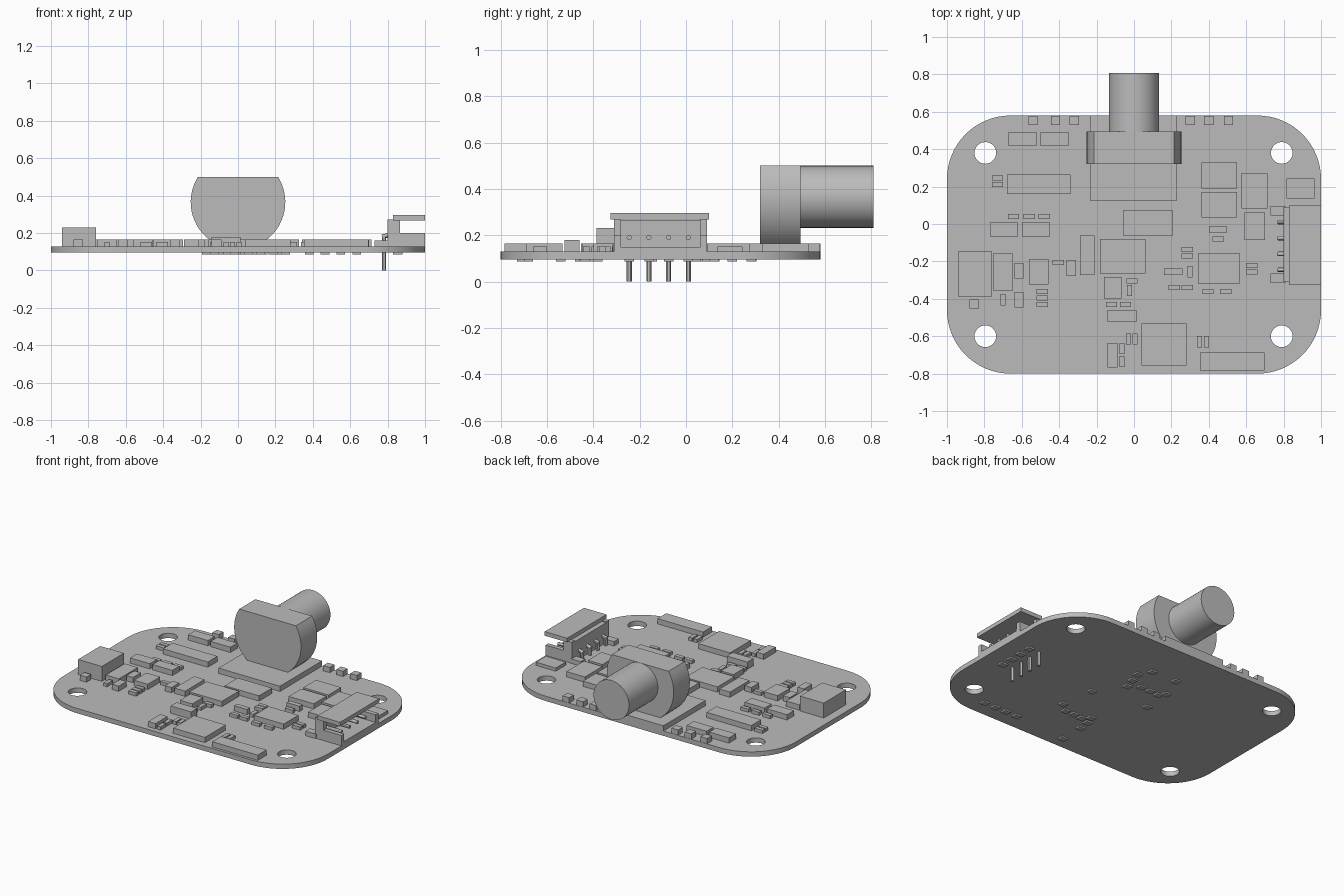
import bpy
import bmesh
from math import sin, cos, pi, asin, radians
from mathutils import Matrix, Vector

cube = bpy.data.objects.get("Cube")
if cube:
    bpy.data.objects.remove(cube)

grey = bpy.data.materials.new("plain_grey")
grey.use_nodes = True
tone = (.5, .5, .5, 1)
grey.diffuse_color = tone
grey.node_tree.nodes["Principled BSDF"].inputs["Base Color"].default_value = tone

BOTTOM, TOP = .096, .129
LOW, MID, HIGH = .022, .036, .102


def finish(name, bm, smooth=False):
    mesh = bpy.data.meshes.new(name)
    bmesh.ops.recalc_face_normals(bm, faces=bm.faces)
    bm.to_mesh(mesh)
    bm.free()
    obj = bpy.data.objects.new(name, mesh)
    bpy.context.collection.objects.link(obj)
    mesh.materials.append(grey)
    if smooth:
        bpy.ops.object.select_all(action='DESELECT')
        obj.select_set(True)
        bpy.context.view_layer.objects.active = obj
        bpy.ops.object.shade_smooth_by_angle(angle=radians(30))
    return obj


def box(name, x, y, z):
    """Box from (low, high) pairs."""
    bm = bmesh.new()
    size = [b - a for a, b in (x, y, z)]
    mid = [(a + b) / 2 for a, b in (x, y, z)]
    bmesh.ops.create_cube(bm, size=1, matrix=Matrix.Translation(mid) @ Matrix.Diagonal((*size, 1)))
    return finish(name, bm)


def rod(name, start, end, radius, sides=12):
    bm = bmesh.new()
    a, b = Vector(start), Vector(end)
    turn = (b - a).to_track_quat('Z', 'Y').to_matrix().to_4x4()
    bmesh.ops.create_cone(bm, cap_ends=True, segments=sides, radius1=radius, radius2=radius,
                          depth=(b - a).length, matrix=Matrix.Translation((a + b) / 2) @ turn)
    return finish(name, bm, True)


def prism(name, loops, shift, smooth=False):
    """Fill an outline, with any holes, and extrude it along shift."""
    bm = bmesh.new()
    for loop in loops:
        verts = [bm.verts.new(p) for p in loop]
        for a, b in zip(verts, verts[1:] + verts[:1]):
            bm.edges.new((a, b))
    bmesh.ops.triangle_fill(bm, use_beauty=True, edges=bm.edges[:])
    out = bmesh.ops.extrude_face_region(bm, geom=bm.faces[:], use_keep_orig=True)
    moved = [v for v in out["geom"] if isinstance(v, bmesh.types.BMVert)]
    bmesh.ops.translate(bm, verts=moved, vec=shift)
    return finish(name, bm, smooth)


def arc(cx, cy, r, start, end, steps):
    angles = [start + (end - start) * i / steps for i in range(steps + 1)]
    return [(cx + r * cos(a), cy + r * sin(a)) for a in angles]


def chip(name, x, y, width, depth, height=MID):
    box(name, (x - width / 2, x + width / 2), (y - depth / 2, y + depth / 2), (TOP, TOP + height))


def chips(name, width, depth, height, *places):
    for x, y in places:
        chip(name, x, y, width, depth, height)


# Circuit board with rounded corners and four mounting holes
r = .34
outline = []
for i, (cx, cy) in enumerate([(1 - r, .58 - r), (r - 1, .58 - r), (r - 1, r - .8), (1 - r, r - .8)]):
    outline += arc(cx, cy, r, i * pi / 2, (i + 1) * pi / 2, 16)
holes = [arc(x, y, .058, 0, 2 * pi, 28)[:-1] for x in (-.795, .79) for y in (-.6, .38)]
prism("circuit_board", [[(x, y, BOTTOM) for x, y in loop] for loop in [outline] + holes],
      (0, 0, TOP - BOTTOM), True)

# Lens: base plate, round holder with flat top and bottom, barrel
box("lens_base", (-.235, .23), (.125, .58), (TOP, .165))
r, zc = .253, .366
up, down = asin((.5 - zc) / r), asin((.165 - zc) / r)
profile = arc(0, zc, r, down, up, 14) + arc(0, zc, r, pi - up, pi - down, 14)
prism("lens_holder", [[(x, .32, z) for x, z in profile]], (0, .175, 0), True)
rod("lens_barrel", (0, .49, zc), (0, .808, zc), .134, 48)

# Side socket: floor, back wall, stepped ends, cover
front, back = -.31, .09
box("socket_floor", (.8, 1), (front, back), (TOP, .148))
box("socket_back_wall", (.8, .84), (front, back), (TOP, .265))
box("socket_cover", (.83, 1), (-.325, .1), (.268, .296))
step = [(.8, TOP), (1, TOP), (1, .2), (.865, .2), (.865, .272), (.8, .272)]
for y in (front, back - .03):
    prism("socket_end_wall", [[(x, y, z) for x, z in step]], (0, .03, 0))
for y in (-.29, .07):
    box("socket_tab", (.73, .81), (y - .025, y + .025), (TOP, .16))

# Socket contacts, leads and through pins
for i in range(4):
    y = -.245 + i * .085
    rod("socket_contact", (.83, y, .19), (.96, y, .19), .011)
    rod("socket_lead", (.77, y, .18), (.81, y, .19), .012)
    rod("socket_pin", (.78, y, 0), (.78, y, .185), .011)
    box("solder_pad", (.83, .88), (y - .02, y + .02), (.086, BOTTOM))

# Contacts along the back edge
chips("edge_contact", .05, .05, MID, *[(x, .553) for x in (-.54, -.42, -.32, .3, .4, .505)])

# Large chips
chip("power_block", -.85, -.267, .18, .24, HIGH)
chip("processor", .16, -.645, .24, .225)
chip("memory_chip", -.06, -.172, .245, .185)
chip("driver_chip", .455, -.237, .225, .16)
chip("center_chip", .075, .005, .26, .14)
chip("long_chip", -.51, .212, .34, .105)
chip("front_header", .525, -.735, .345, .095)
chips("square_chip", .19, .138, MID, (.455, .26), (.455, .103))
chip("upright_chip", .645, .178, .14, .19)
chip("lower_chip", .645, -.012, .11, .145)
chip("flat_chip", .89, .19, .15, .108, LOW)

# Medium components
chips("wide_capacitor", .15, .075, MID, (-.595, .455), (-.425, .455), (-.695, -.03), (-.525, -.03))
chip("crystal", -.065, -.492, .155, .065, .05)
chip("slim_chip", -.25, -.167, .08, .21)
chip("tall_slim_chip", -.7, -.257, .1, .205)
chip("sensor_chip", -.51, -.255, .105, .135)
chip("small_chip", -.113, -.342, .095, .115)
chip("narrow_coil", -.115, -.702, .055, .13)
chips("upright_capacitor", .05, .085, MID, (-.335, -.235), (-.615, -.25), (-.615, -.405))
chip("corner_capacitor", -.855, -.428, .05, .05)
chips("flat_capacitor", .097, .033, MID, (.21, -.255), (.45, -.03))

# Small resistors lying across and along the board
across = [(-.645, .04), (-.56, .04), (-.48, .04), (.395, -.36), (.49, -.36), (.45, -.08),
          (-.405, -.205), (-.01, -.305), (-.12, -.43), (-.045, -.43), (.215, -.34), (.285, -.34)]
across += [(-.73, y) for y in (.21, .245)] + [(-.49, y) for y in (-.36, -.395, -.43)]
across += [(.285, y) for y in (-.137, -.17)] + [(.63, y) for y in (-.222, -.257)]
chips("resistor_across", .06, .027, LOW, *across)
along = [(x, -.63) for x in (.35, .387)] + [(x, -.615) for x in (-.03, .005)]
along += [(-.065, y) for y in (-.665, -.735)] + [(-.7, -.405), (-.025, -.355), (.3, -.255)]
chips("resistor_along", .027, .06, LOW, *along)

# Test pads on the underside
pads = [(x, -.68) for x in (.38, .465, .55, .635)]
pads += [(.22, -.145), (.255, -.38), (.187, -.435), (.122, -.435), (.055, -.44), (.01, -.4),
         (-.01, -.46), (-.02, -.54), (-.02, -.71), (.09, .045), (.115, .12), (.135, .2), (.085, .28),
         (.017, .09), (-.055, .09), (-.125, .085), (-.157, .125), (-.1, .285), (-.17, -.073)]
for x, y in pads:
    box("test_pad", (x - .023, x + .023), (y - .02, y + .02), (.086, BOTTOM))
